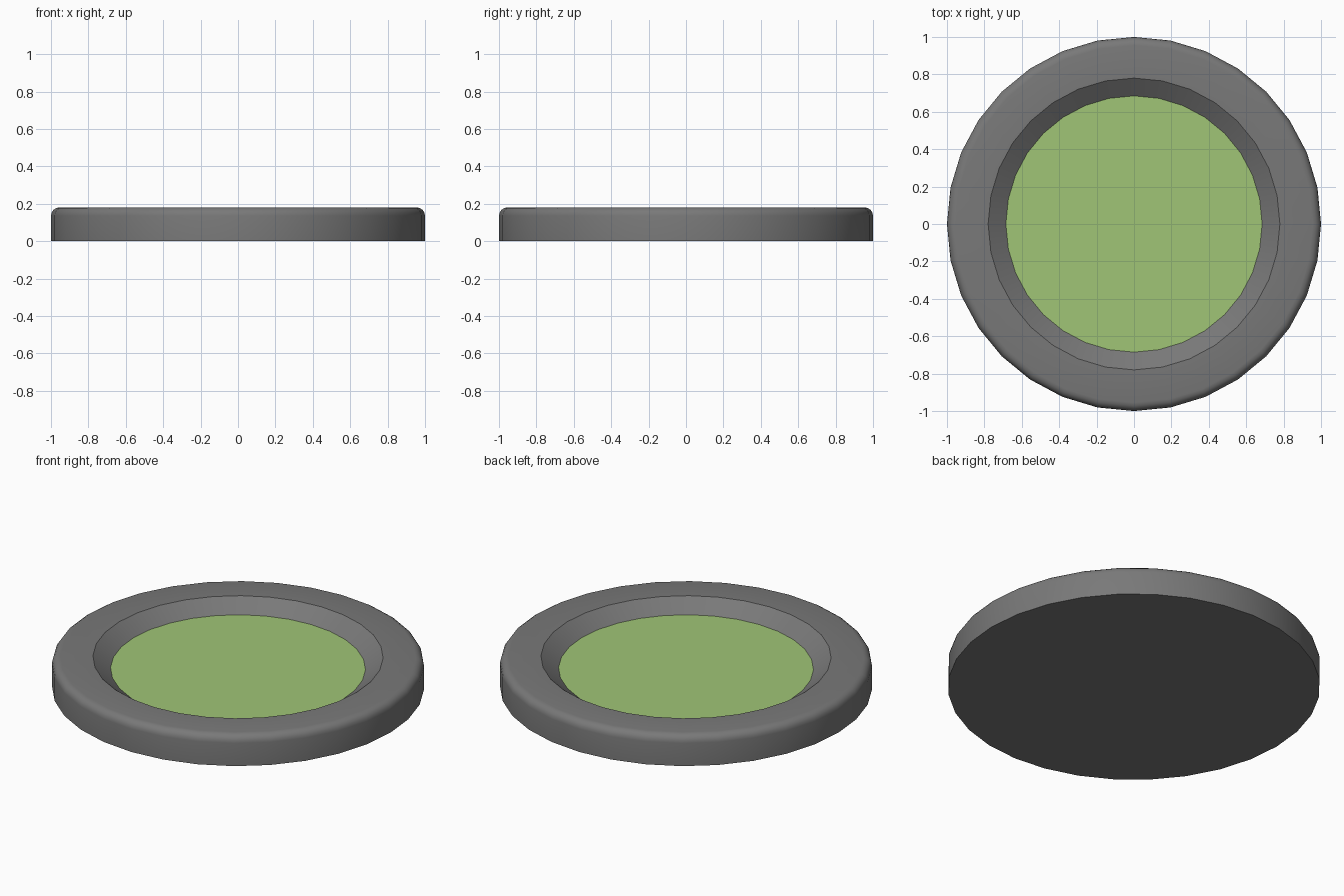
import bpy, bmesh, math

if "Cube" in bpy.data.objects:
    bpy.data.objects.remove(bpy.data.objects["Cube"])

SIDES = 32


def material(name, rgb):
    m = bpy.data.materials.new(name)
    m.diffuse_color = (*rgb, 1.0)
    m.use_nodes = True
    m.node_tree.nodes["Principled BSDF"].inputs["Base Color"].default_value = m.diffuse_color
    return m


grey = material("dark grey", (0.19, 0.19, 0.19))
green = material("leaf green", (0.35, 0.56, 0.18))


def lathe(name, profile, mat, cap_first=False, cap_last=False):
    bm = bmesh.new()
    rings = [[bm.verts.new((r * math.cos(2 * math.pi * i / SIDES),
                            r * math.sin(2 * math.pi * i / SIDES), z))
              for i in range(SIDES)] for r, z in profile]
    for a, b in zip(rings, rings[1:]):
        for i in range(SIDES):
            j = (i + 1) % SIDES
            bm.faces.new((a[i], a[j], b[j], b[i]))
    if cap_first:
        bm.faces.new(rings[0][::-1])
    if cap_last:
        bm.faces.new(rings[-1])
    mesh = bpy.data.meshes.new(name)
    bm.to_mesh(mesh)
    bm.free()
    mesh.materials.append(mat)
    ob = bpy.data.objects.new(name, mesh)
    bpy.context.collection.objects.link(ob)
    bpy.ops.object.select_all(action='DESELECT')
    ob.select_set(True)
    bpy.context.view_layer.objects.active = ob
    bpy.ops.object.shade_smooth_by_angle(angle=math.radians(30))
    return ob


# Rim: flat base, straight wall, rounded shoulder, flat top, sloped inner wall
TOP, FLOOR, BEVEL = 0.181, 0.112, 0.045
profile = [(1.0, 0.0)]
for k in range(5):
    a = math.radians(22.5 * k)
    profile.append((1 - BEVEL + BEVEL * math.cos(a),
                    TOP - BEVEL + BEVEL * math.sin(a)))
profile += [(0.78, TOP), (0.685, FLOOR)]
lathe("rim", profile, grey, cap_first=True)

# Recessed centre panel
lathe("centre_panel", [(0.685, FLOOR)], green, cap_last=True)
